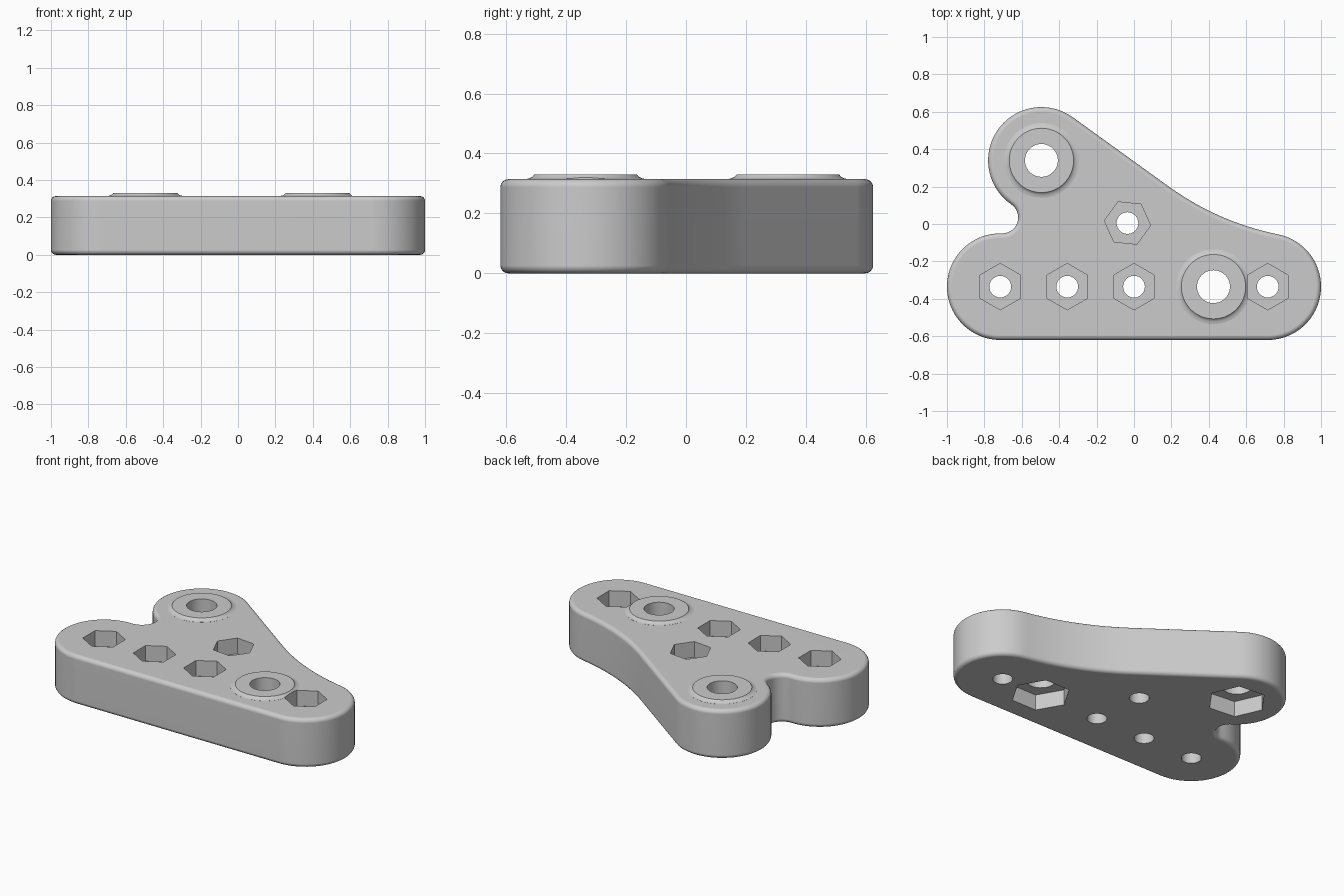
import bpy, bmesh, math
from mathutils import Vector

if "Cube" in bpy.data.objects:
    bpy.data.objects.remove(bpy.data.objects["Cube"])

H = 0.314            # plate thickness
R = 0.285            # lobe radius
LEFT, RIGHT, TOP = Vector((-0.715, -0.335)), Vector((0.715, -0.335)), Vector((-0.495, 0.34))
BOSSES = [((0.425, -0.335), 0), (tuple(TOP), -5.8)]
NUTS = [((-0.715, -0.335), 30), ((-0.357, -0.335), 30), ((0, -0.335), 30),
        ((0.715, -0.335), 30), ((-0.035, 0.005), -5.8)]


def arc(c, r, a0, a1, n):
    return [(c[0] + r * math.cos(a0 + (a1 - a0) * i / n),
             c[1] + r * math.sin(a0 + (a1 - a0) * i / n)) for i in range(n + 1)]


def ang(v):
    return math.atan2(v[1], v[0])


def make_object(name, bm):
    bmesh.ops.recalc_face_normals(bm, faces=bm.faces)
    me = bpy.data.meshes.new(name)
    bm.to_mesh(me)
    bm.free()
    ob = bpy.data.objects.new(name, me)
    bpy.context.collection.objects.link(ob)
    return ob


def stack(name, rings):
    """Closed solid from rings given as (points, z)."""
    bm = bmesh.new()
    loops = [[bm.verts.new((x, y, z)) for x, y in pts] for pts, z in rings]
    n = len(loops[0])
    for a, b in zip(loops, loops[1:]):
        for i in range(n):
            bm.faces.new((a[i], a[(i + 1) % n], b[(i + 1) % n], b[i]))
    bm.faces.new(loops[0])
    bm.faces.new(loops[-1])
    return make_object(name, bm)


def ring(c, r, n, rot=0):
    a = math.radians(rot)
    return arc(c, r, a, a + math.tau, n)[:-1]


def apply_all(ob):
    dg = bpy.context.evaluated_depsgraph_get()
    me = bpy.data.meshes.new_from_object(ob.evaluated_get(dg))
    ob.modifiers.clear()
    ob.data = me


def boolean(ob, tool, op):
    m = ob.modifiers.new("cut", 'BOOLEAN')
    m.object, m.operation, m.solver = tool, op, 'EXACT'
    apply_all(ob)
    bpy.data.objects.remove(tool)


# Plate outline: three lobes, a straight flank, a wide hollow and a small notch
n_ang = math.radians(54.2)
nrm = Vector((math.cos(n_ang), math.sin(n_ang)))
tan = Vector((nrm.y, -nrm.x))
RH = 1.5
v = TOP - RIGHT + nrm * (R + RH)
vt = v.dot(tan)
hollow = TOP + nrm * (R + RH) + tan * (-vt - math.sqrt(vt * vt - v.length_squared + (RH + R) ** 2))
h_ang = ang(hollow - RIGHT)
RN = 0.085
d = TOP - LEFT
notch = (LEFT + TOP) / 2 + Vector((-d.y, d.x)).normalized() * math.sqrt((R + RN) ** 2 - d.length_squared / 4)
nl, nt = ang(notch - LEFT), ang(notch - TOP) % math.tau

outline = arc(RIGHT, R, -math.pi / 2, h_ang, 32)
outline += arc(hollow, RH, h_ang + math.pi, n_ang + math.pi, 14)[1:]
outline += arc(TOP, R, n_ang, nt, 36)
outline += arc(notch, RN, nt - math.pi, nl - math.pi, 14)[1:]
outline += arc(LEFT, R, nl, math.pi * 1.5, 32)[1:]

plate = stack("bracket_plate", [(outline, 0), (outline, H)])

# Rounded rims above and below
bm = bmesh.new()
bm.from_mesh(plate.data)
rim = [e for e in bm.edges if abs(e.verts[0].co.z - e.verts[1].co.z) < 1e-5]
bmesh.ops.bevel(bm, geom=rim, offset=0.026, segments=4, profile=0.5, affect='EDGES')
bm.to_mesh(plate.data)
bm.free()

# Raised bosses with a hollow flare at the foot
for c, rot in BOSSES:
    prof = [(0.2, H - 0.05), (0.2, H + 0.0005), (0.188, H + 0.003), (0.178, H + 0.008), (0.172, H + 0.015)]
    boolean(plate, stack("boss", [(ring(c, r, 64), z) for r, z in prof]), 'UNION')

# Boss bores with large nut pockets underneath
for c, rot in BOSSES:
    boolean(plate, stack("bore", [(ring(c, 0.088, 40), -0.1), (ring(c, 0.088, 40), 0.5)]), 'DIFFERENCE')
    hexa = ring(c, 0.175, 6, rot)
    boolean(plate, stack("pocket", [(hexa, -0.1), (hexa, 0.1)]), 'DIFFERENCE')

# Screw holes with small nut pockets on top
for c, rot in NUTS:
    boolean(plate, stack("hole", [(ring(c, 0.058, 32), -0.1), (ring(c, 0.058, 32), 0.5)]), 'DIFFERENCE')
    hexa = ring(c, 0.124, 6, rot)
    boolean(plate, stack("pocket", [(hexa, H - 0.1), (hexa, 0.5)]), 'DIFFERENCE')

# Plain grey finish, smooth shading with crisp pocket edges
grey = bpy.data.materials.new("grey")
grey.diffuse_color = (0.6, 0.6, 0.6, 1)
grey.use_nodes = True
grey.node_tree.nodes["Principled BSDF"].inputs["Base Color"].default_value = grey.diffuse_color
plate.data.materials.clear()
plate.data.materials.append(grey)
bpy.context.view_layer.objects.active = plate
plate.select_set(True)
bpy.ops.object.shade_smooth_by_angle(angle=math.radians(30))
wn = plate.modifiers.new("weighted_normals", 'WEIGHTED_NORMAL')
wn.keep_sharp = True
